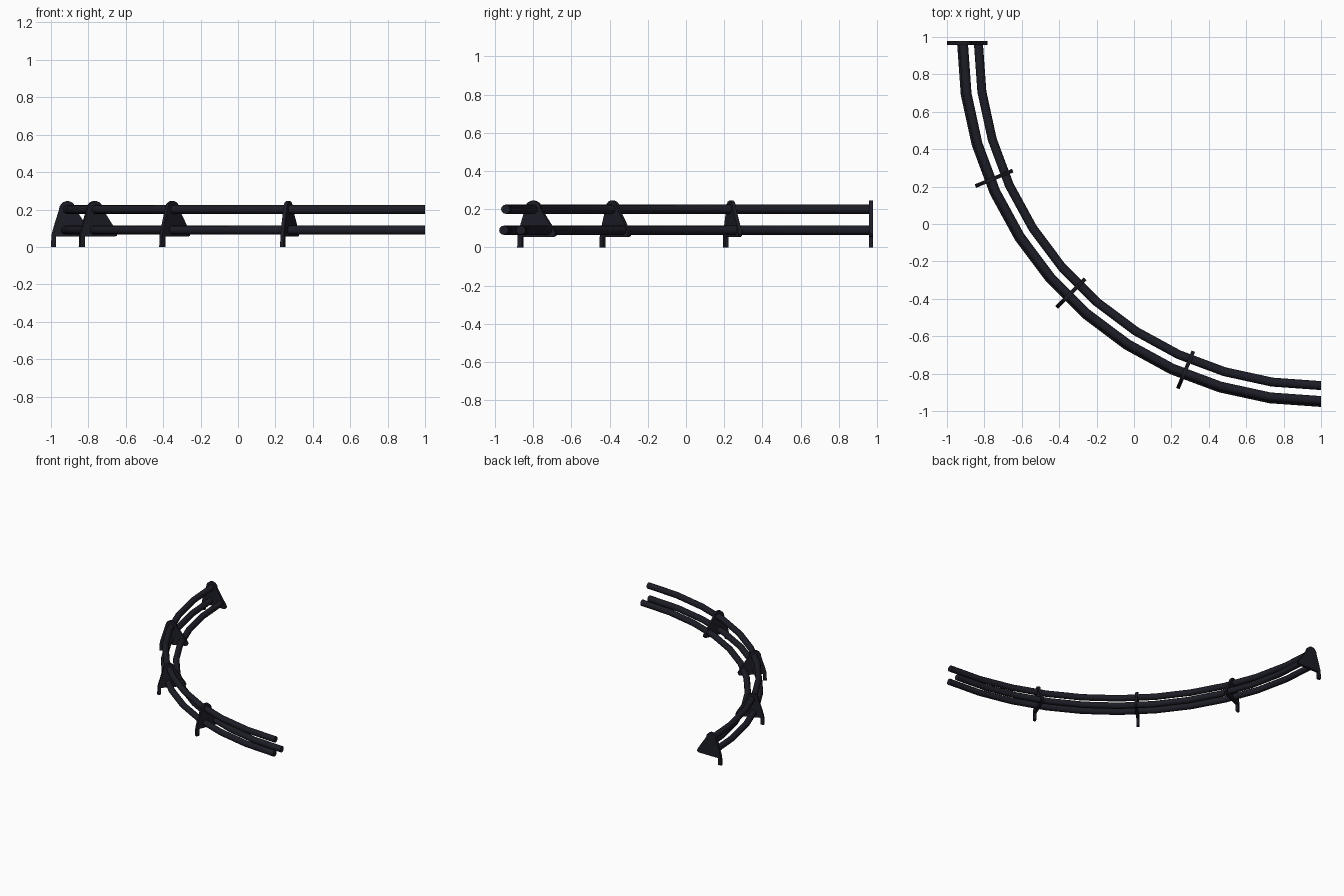
import bpy, bmesh
from math import sin, cos, pi, radians

if "Cube" in bpy.data.objects:
    bpy.data.objects.remove(bpy.data.objects["Cube"])

CX, CY = 1.0, 0.968      # centre of the quarter bend
SEGS, SIDES, TUBE_R = 11, 12, 0.024

mat = bpy.data.materials.new("dark_steel")
mat.diffuse_color = (0.012, 0.012, 0.02, 1)
mat.use_nodes = True
mat.node_tree.nodes["Principled BSDF"].inputs["Base Color"].default_value = mat.diffuse_color


def place(r, a, z, t=0.0):
    """Point at bend radius r, bend angle a, height z, shifted t along the track."""
    return (CX - r * cos(a) + t * sin(a), CY - r * sin(a) - t * cos(a), z)


def finish(bm, name):
    bmesh.ops.recalc_face_normals(bm, faces=bm.faces)
    me = bpy.data.meshes.new(name)
    bm.to_mesh(me)
    bm.free()
    me.materials.append(mat)
    ob = bpy.data.objects.new(name, me)
    bpy.context.collection.objects.link(ob)
    return ob


def loft(name, rings):
    bm = bmesh.new()
    vs = [[bm.verts.new(p) for p in ring] for ring in rings]
    n = len(vs[0])
    for a, b in zip(vs, vs[1:]):
        for i in range(n):
            j = (i + 1) % n
            bm.faces.new((a[i], a[j], b[j], b[i]))
    bm.faces.new(vs[0])
    bm.faces.new(vs[-1][::-1])
    return finish(bm, name)


def tube(name, r, z):
    rings = []
    for k in range(SEGS + 1):
        a = k * pi / 2 / SEGS
        rings.append([place(r + TUBE_R * cos(2 * pi * s / SIDES), a,
                            z + TUBE_R * sin(2 * pi * s / SIDES)) for s in range(SIDES)])
    ob = loft(name, rings)
    bpy.ops.object.select_all(action='DESELECT')
    ob.select_set(True)
    bpy.context.view_layer.objects.active = ob
    bpy.ops.object.shade_smooth_by_angle(angle=radians(40))


# Three curved rails
tube("top_rail", 1.912, 0.2)
tube("outer_lower_rail", 1.922, 0.09)
tube("inner_lower_rail", 1.832, 0.09)

# Support plate outline: outer leg, flat underside, sloped flank, domed top
outline = [(2.0, 0), (1.973, 0), (1.973, 0.055), (1.8, 0.055), (1.787, 0.06),
           (1.784, 0.07), (1.788, 0.082)]
outline += [(1.912 + 0.045 * cos(b), 0.2 + 0.045 * sin(b))
            for b in (radians(180 - 20 * i) for i in range(10))]
outline += [(1.985, 0.11), (1.997, 0.065)]

for i in range(4):
    a = radians(22.5 * i)
    loft(f"support_plate_{i + 1}",
         [[place(r, a, z, t) for r, z in outline] for t in (-0.01, 0.01)])
